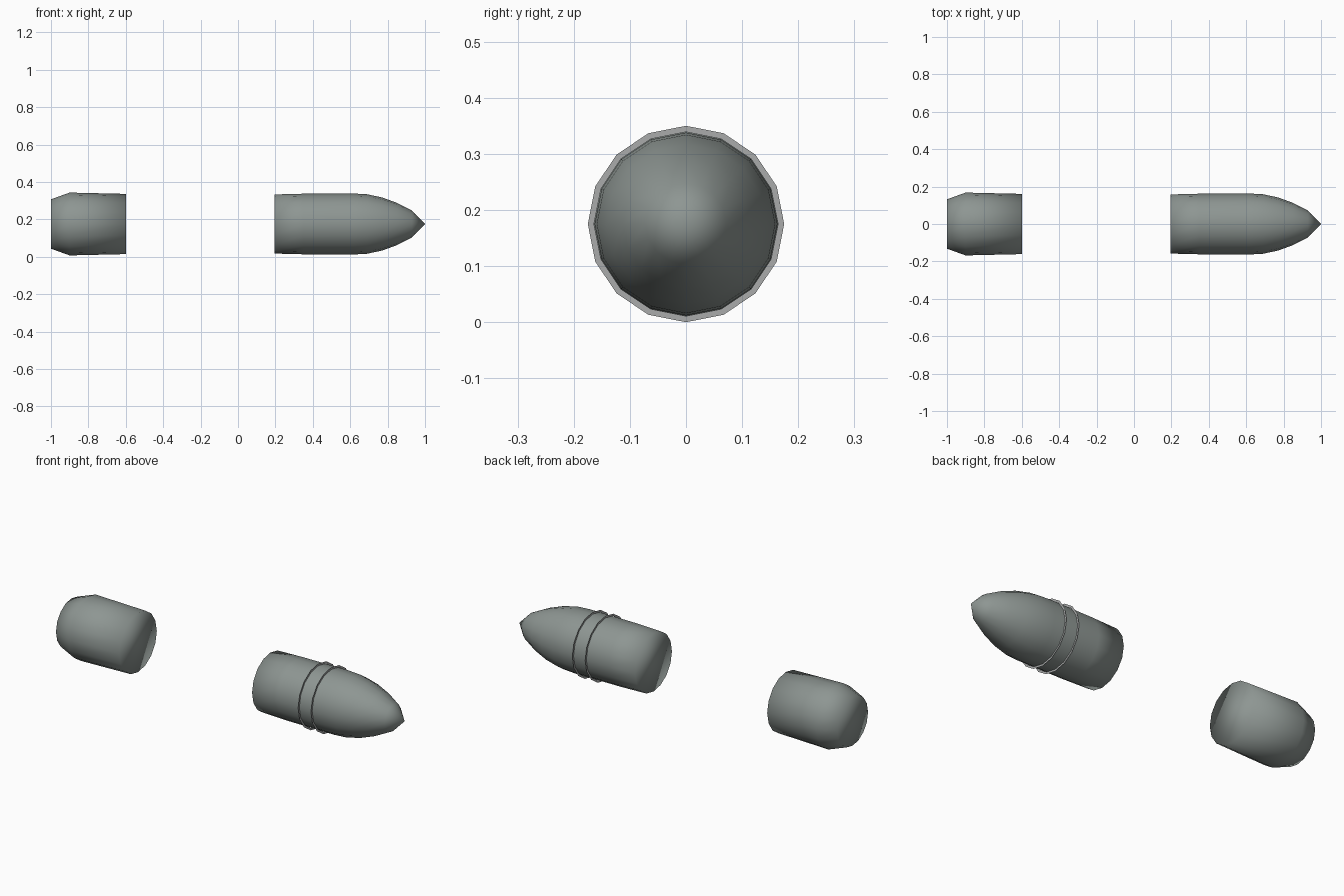
import bpy
import bmesh
from math import cos, sin, tau
from mathutils import Vector

SIDES = 16
AXIS_Z = 0.175

default = bpy.data.objects.get("Cube")
if default:
    bpy.data.objects.remove(default, do_unlink=True)


def make_material(name, color):
    mat = bpy.data.materials.new(name)
    mat.use_nodes = True
    mat.diffuse_color = (*color, 1)
    bsdf = mat.node_tree.nodes["Principled BSDF"]
    bsdf.inputs["Base Color"].default_value = (*color, 1)
    bsdf.inputs["Roughness"].default_value = 0.6
    return mat


def lathe(name, profile, mat, caps=True, smooth=True):
    """Revolve (x, radius) points around the long axis; radius 0 makes a tip."""
    bm = bmesh.new()
    loops = []
    for x, r in profile:
        count = SIDES if r > 0 else 1
        loops.append([bm.verts.new(Vector((x, r * sin(tau * i / SIDES),
                                           AXIS_Z + r * cos(tau * i / SIDES))))
                      for i in range(count)])
    for a, b in zip(loops, loops[1:]):
        for i in range(SIDES):
            j = (i + 1) % SIDES
            if len(b) == 1:
                bm.faces.new((a[i], a[j], b[0]))
            else:
                bm.faces.new((a[i], a[j], b[j], b[i]))
    if caps:
        for loop in (loops[0], loops[-1]):
            if len(loop) > 1:
                bm.faces.new(loop)
    bmesh.ops.recalc_face_normals(bm, faces=bm.faces)
    if not caps and bm.faces[:][0].normal.x < 0:
        bmesh.ops.reverse_faces(bm, faces=bm.faces)
    for f in bm.faces:
        f.smooth = smooth
    mesh = bpy.data.meshes.new(name)
    bm.to_mesh(mesh)
    bm.free()
    mesh.materials.append(mat)
    obj = bpy.data.objects.new(name, mesh)
    bpy.context.collection.objects.link(obj)
    return obj


steel = make_material("grey_green_steel", (0.27, 0.305, 0.29))
bright = make_material("light_grey_metal", (0.40, 0.41, 0.41))

# Rear section with a tapered end
lathe("tail_section", [(-1, 0.132), (-0.9, 0.168), (-0.6, 0.161)], steel)

# Front section with a curved, pointed nose
lathe("nose_section", [(0.195, 0.158), (0.35, 0.162), (0.62, 0.163), (0.69, 0.159),
                       (0.77, 0.142), (0.85, 0.113), (0.93, 0.072), (1, 0)], steel)

# Paper-thin rings around the front section
for label, x in (("rear", 0.483), ("front", 0.56)):
    lathe(label + "_ring", [(x, 0.164), (x, 0.175)], bright, caps=False, smooth=False)
